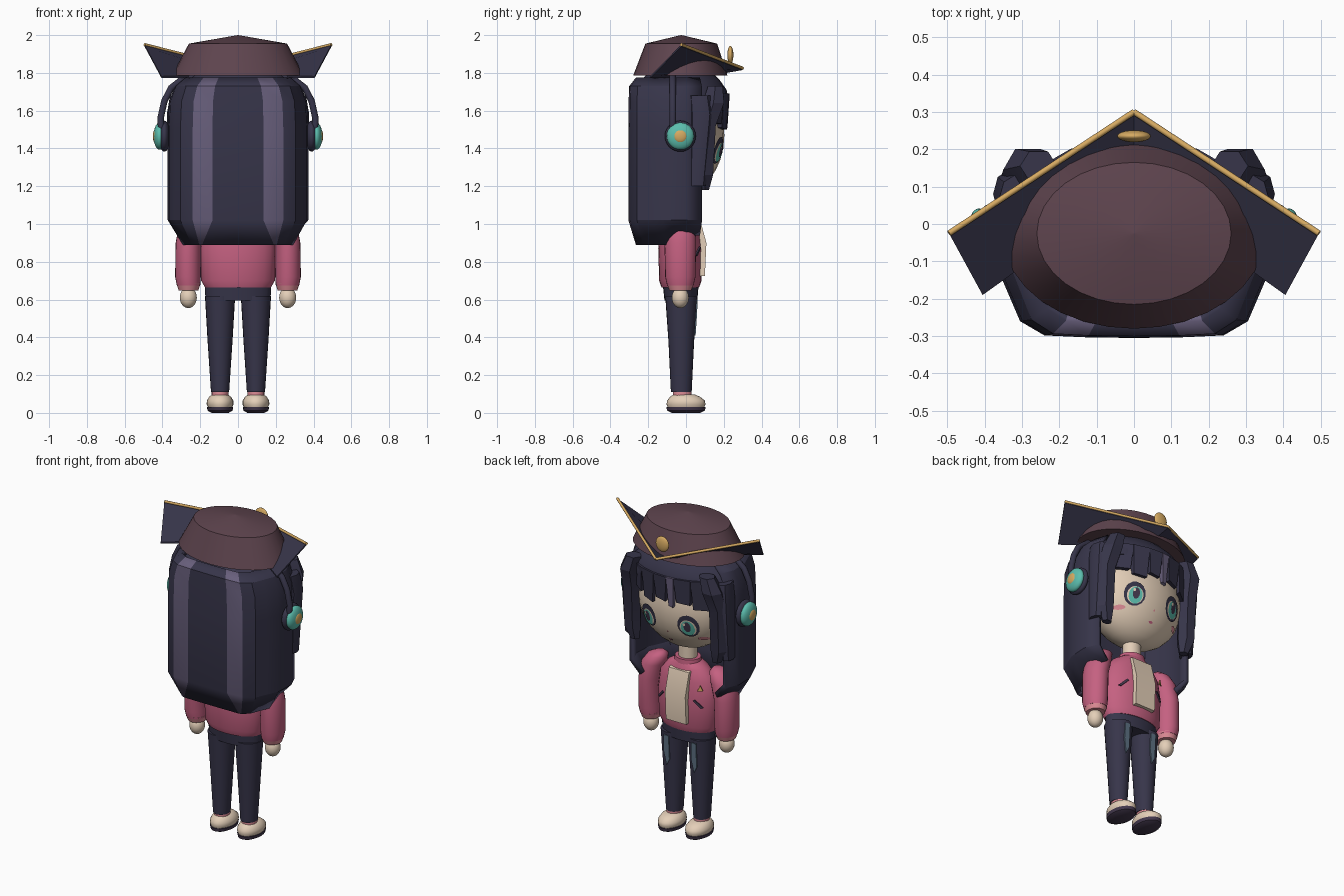
import bpy, bmesh, math
from mathutils import Vector

cube = bpy.data.objects.get("Cube")
if cube:
    bpy.data.objects.remove(cube, do_unlink=True)


def make_mat(name, rgb):
    lin = [((c / 255 + 0.055) / 1.055) ** 2.4 for c in rgb] + [1]
    m = bpy.data.materials.new(name)
    m.use_nodes = True
    m.diffuse_color = lin
    m.node_tree.nodes["Principled BSDF"].inputs["Base Color"].default_value = lin
    return m


NAVY = make_mat("navy", (55, 53, 74))
PURPLE = make_mat("soft purple", (104, 95, 124))
BROWN = make_mat("plum brown", (94, 68, 78))
GOLD = make_mat("gold", (214, 170, 98))
PINK = make_mat("rose pink", (197, 97, 129))
BLUSH = make_mat("light pink", (222, 140, 150))
SKIN = make_mat("pale skin", (228, 207, 184))
TEAL = make_mat("teal", (92, 190, 174))
DENIM = make_mat("worn blue", (96, 116, 134))
SOLE = make_mat("dark violet", (66, 55, 76))


def finish(name, bm, *mats, angle=35):
    bmesh.ops.recalc_face_normals(bm, faces=bm.faces)
    me = bpy.data.meshes.new(name)
    bm.to_mesh(me)
    bm.free()
    for m in mats:
        me.materials.append(m)
    for p in me.polygons:
        p.use_smooth = True
    me.set_sharp_from_angle(angle=math.radians(angle))
    ob = bpy.data.objects.new(name, me)
    bpy.context.collection.objects.link(ob)
    return ob


def loft(name, rings, *mats, n=24, angle=35, rule=None):
    """Stack of elliptical rings (cx, cy, z, rx, ry), closed at both ends."""
    bm = bmesh.new()
    loops = []
    for cx, cy, z, rx, ry in rings:
        loops.append([bm.verts.new((cx + rx * math.cos(i * math.tau / n),
                                    cy + ry * math.sin(i * math.tau / n), z)) for i in range(n)])
    for a, b in zip(loops, loops[1:]):
        for i in range(n):
            j = (i + 1) % n
            bm.faces.new((a[i], a[j], b[j], b[i]))
    bm.faces.new(loops[0][::-1])
    bm.faces.new(loops[-1])
    bm.normal_update()
    if rule:
        for f in bm.faces:
            f.material_index = rule(f)
    return finish(name, bm, *mats, angle=angle)


def prism(name, pts, offset, mat):
    """Polygon pushed along an offset vector."""
    bm = bmesh.new()
    a = [bm.verts.new(p) for p in pts]
    b = [bm.verts.new(Vector(p) + Vector(offset)) for p in pts]
    bm.faces.new(a)
    bm.faces.new(b[::-1])
    for i in range(len(a)):
        j = (i + 1) % len(a)
        bm.faces.new((a[i], b[i], b[j], a[j]))
    return finish(name, bm, mat, angle=20)


def tube(name, pts, r, mat):
    cu = bpy.data.curves.new(name, "CURVE")
    cu.dimensions = "3D"
    cu.bevel_depth, cu.bevel_resolution, cu.use_fill_caps = r, 3, True
    sp = cu.splines.new("POLY")
    sp.points.add(len(pts) - 1)
    for p, co in zip(sp.points, pts):
        p.co = (*co, 1)
    cu.materials.append(mat)
    ob = bpy.data.objects.new(name, cu)
    bpy.context.collection.objects.link(ob)


def ellipsoid(name, c, r, mat):
    bm = bmesh.new()
    bmesh.ops.create_uvsphere(bm, u_segments=24, v_segments=14, radius=1)
    for v in bm.verts:
        v.co = Vector([c[i] + v.co[i] * r[i] for i in range(3)])
    return finish(name, bm, mat, angle=60)


# Head and neck
HC, HR = (0, -0.01, 1.47), (0.31, 0.213, 0.30)
ellipsoid("head", HC, HR, SKIN)
loft("neck", [(0, -0.02, 1.03, 0.055, 0.05), (0, -0.02, 1.22, 0.055, 0.05)], SKIN)


def face_plate(name, cx, cz, rx, rz, lift, mat, n=16):
    """Thin ellipse that follows the curve of the face."""
    def on_face(x, z):
        s = 1 - ((x - HC[0]) / HR[0]) ** 2 - ((z - HC[2]) / HR[2]) ** 2
        return (x, HC[1] + HR[1] * math.sqrt(max(s, 0)) + lift, z)
    bm = bmesh.new()
    mid = bm.verts.new(on_face(cx, cz))
    ring = [bm.verts.new(on_face(cx + rx * math.cos(i * math.tau / n),
                                 cz + rz * math.sin(i * math.tau / n))) for i in range(n)]
    for i in range(n):
        bm.faces.new((mid, ring[(i + 1) % n], ring[i]))
    ob = finish(name, bm, mat)
    ob.data.flip_normals() if ob.data.polygons[0].normal.y < 0 else None


for s, side in ((1, "left"), (-1, "right")):
    e = s * 0.137
    face_plate(side + "_eye_rim", e, 1.39, 0.062, 0.072, 0.005, NAVY)
    face_plate(side + "_eye_white", e, 1.38, 0.047, 0.052, 0.008, SKIN)
    face_plate(side + "_iris", e, 1.378, 0.039, 0.05, 0.011, TEAL)
    face_plate(side + "_pupil", e, 1.388, 0.02, 0.034, 0.014, SOLE)
    face_plate(side + "_glint", e + 0.014, 1.405, 0.008, 0.01, 0.017, SKIN, 8)
    face_plate(side + "_cheek", s * 0.2, 1.305, 0.028, 0.013, 0.005, BLUSH)
face_plate("mouth", 0, 1.262, 0.014, 0.007, 0.004, PINK, 8)
face_plate("nose", 0, 1.325, 0.006, 0.006, 0.004, BLUSH, 6)

# Hair cap
loft("hair_cap", [(0, -0.03, 1.62, 0.36, 0.25), (0, -0.03, 1.66, 0.36, 0.255),
                  (0, -0.03, 1.71, 0.335, 0.245), (0, -0.03, 1.76, 0.28, 0.21),
                  (0, -0.03, 1.80, 0.22, 0.17)], NAVY, n=28)

# Long back hair: open shell with two lighter stripes
half = [(0.0, -0.305), (0.135, -0.303), (0.24, -0.298), (0.305, -0.26), (0.335, -0.19),
        (0.365, -0.12), (0.372, 0.0), (0.335, 0.085)]
levels = [(1.775, 0.76), (1.73, 0.90), (1.65, 0.98), (1.5, 1.0), (1.02, 1.0), (0.89, 0.80)]
bm = bmesh.new()
rows = []
for z, k in levels:
    right = [Vector((x * k, y * (0.85 + 0.15 * k) if k > 0.8 else y * 0.87, z)) for x, y in half]
    if z < 0.9:
        right[1].x, right[2].x = 0.19, 0.205
        right[-1].z = right[-2].z = 0.94
    left = [Vector((-p.x, p.y, p.z)) for p in right[:0:-1]]
    rows.append([bm.verts.new(p) for p in left + right])
m = len(half) - 1
for a, b in zip(rows, rows[1:]):
    for i in range(2 * m):
        f = bm.faces.new((a[i], a[i + 1], b[i + 1], b[i]))
        f.material_index = 1 if i in (m - 2, m + 1) else 0
hair = finish("back_hair", bm, NAVY, PURPLE, angle=28)
sol = hair.modifiers.new("thickness", "SOLIDIFY")
sol.thickness, sol.offset = 0.03, -1
if hair.data.polygons[m].normal.y > 0:
    hair.data.flip_normals()

# Side locks framing the face
for s, side in ((1, "left"), (-1, "right")):
    loft(side + "_side_lock",
         [(s * 0.255, 0.155, 1.73, 0.05, 0.045), (s * 0.285, 0.145, 1.64, 0.065, 0.065),
          (s * 0.30, 0.11, 1.52, 0.06, 0.055), (s * 0.30, 0.10, 1.26, 0.055, 0.05),
          (s * 0.285, 0.10, 1.18, 0.03, 0.025)], NAVY, PURPLE, n=6, angle=20,
         rule=lambda f: int(f.normal.y > 0.93))
    loft(side + "_temple_lock",
         [(s * 0.32, 0.07, 1.68, 0.04, 0.06), (s * 0.335, 0.08, 1.58, 0.042, 0.065),
          (s * 0.335, 0.06, 1.2, 0.035, 0.045)], NAVY, n=8)

# Bangs
def arc(x):
    return -0.03 + 0.262 * math.sqrt(1 - (x / 0.36) ** 2)


edges = [-0.27, -0.17, -0.07, -0.02, 0.07, 0.17, 0.27]
for i, (a, b) in enumerate(zip(edges, edges[1:])):
    low = 1.50 + 0.03 * (i % 2)
    prism("bang_%d" % (i + 1),
          [(a, arc(a), 1.69), (b, arc(b), 1.69), (b - 0.012, arc(b) - 0.012, low + 0.01),
           (a + 0.012, arc(a) - 0.012, low)], (0, -0.03, 0), PURPLE if i == 2 else NAVY)

# Hat crown, folded brim, trim and badge
loft("hat_crown", [(0, -0.03, 1.785, 0.35, 0.25), (0, -0.025, 1.955, 0.26, 0.19),
                   (0, -0.025, 2.0, 0.002, 0.002)], BROWN, n=32)
for s, side in ((1, "left"), (-1, "right")):
    tip, wing = (0, 0.30, 1.825), (s * 0.495, -0.025, 1.95)
    prism(side + "_brim", [tip, wing, (s * 0.405, -0.19, 1.782), (0, 0.10, 1.79)],
          (0, 0, -0.01), NAVY)
    tube(side + "_brim_trim", [tip, wing], 0.008, GOLD)
ellipsoid("hat_badge", (0, 0.235, 1.895), (0.045, 0.016, 0.048), GOLD)

# Headphones
tube("headband", [(s * x, -0.07, z) for s, pts in (
    (-1, ((0.405, 1.48), (0.41, 1.56), (0.39, 1.65), (0.355, 1.72), (0.28, 1.78))),
    (1, ((0.28, 1.78), (0.355, 1.72), (0.39, 1.65), (0.41, 1.56), (0.405, 1.48))))
    for x, z in pts], 0.018, NAVY)
for s, side in ((1, "left"), (-1, "right")):
    for part, x, r, t, mat in (("ear_pad", 0.39, 0.082, 0.032, NAVY),
                               ("ear_shell", 0.415, 0.072, 0.032, TEAL),
                               ("ear_button", 0.437, 0.036, 0.014, GOLD)):
        ellipsoid(side + "_" + part, (s * x, -0.03, 1.465), (t, r, r), mat)

# Jacket body and shirt
loft("jacket", [(0, -0.03, 0.665, 0.175, 0.10), (0, -0.03, 0.70, 0.195, 0.112),
                (0, -0.03, 0.87, 0.20, 0.117), (0, -0.03, 0.98, 0.185, 0.105),
                (0, -0.025, 1.05, 0.13, 0.085), (0, -0.02, 1.085, 0.075, 0.065)], PINK, angle=50)
loft("collar", [(0, -0.02, 1.06, 0.085, 0.072), (0, -0.02, 1.10, 0.078, 0.068)], PINK)
prism("shirt_panel", [(0, 0.03, 0.72), (0, 0.10, 0.725), (0, 0.108, 0.9),
                      (0, 0.07, 1.04), (0, 0.02, 1.05)], (0.07, 0, 0), SKIN)
prism("shirt_panel_right", [(0, 0.03, 0.72), (0, 0.10, 0.725), (0, 0.108, 0.9),
                            (0, 0.07, 1.04), (0, 0.02, 1.05)], (-0.07, 0, 0), SKIN)
prism("badge", [(-0.125, 0.066, 0.94), (-0.155, 0.05, 0.94), (-0.14, 0.056, 0.975)],
      (-0.003, 0.006, 0), GOLD)

# Arms, pockets, legs and shoes
for s, side in ((1, "left"), (-1, "right")):
    loft(side + "_sleeve", [(s * 0.262, -0.03, 0.675, 0.062, 0.07), (s * 0.265, -0.03, 0.72, 0.068, 0.08),
                            (s * 0.262, -0.03, 0.90, 0.068, 0.084), (s * 0.24, -0.03, 1.0, 0.072, 0.08),
                            (s * 0.215, -0.03, 1.05, 0.06, 0.062), (s * 0.20, -0.03, 1.075, 0.025, 0.025)],
         PINK, angle=60)
    loft(side + "_cuff", [(s * 0.262, -0.03, 0.648, 0.052, 0.058),
                          (s * 0.262, -0.03, 0.685, 0.064, 0.072)], BLUSH)
    ellipsoid(side + "_hand", (s * 0.263, -0.03, 0.61), (0.045, 0.045, 0.055), SKIN)
    prism(side + "_pocket", [(s * 0.10, 0.073, 0.875), (s * 0.112, 0.069, 0.88),
                             (s * 0.155, 0.046, 0.835), (s * 0.143, 0.054, 0.83)],
          (s * 0.003, 0.007, 0), SOLE)
    lx = s * 0.095
    loft(side + "_trouser_leg", [(lx, -0.025, 0.11, 0.048, 0.055), (lx, -0.025, 0.38, 0.066, 0.068),
                                 (lx, -0.025, 0.62, 0.08, 0.085)], NAVY)
    prism(side + "_worn_patch", [(lx - 0.016, 0.055, 0.60), (lx + 0.018, 0.055, 0.60),
                                 (lx + 0.022, 0.05, 0.50), (lx + 0.005, 0.044, 0.41),
                                 (lx - 0.016, 0.046, 0.45)], (0, 0.007, 0), DENIM)
    loft(side + "_sock", [(lx, -0.02, 0.07, 0.044, 0.05), (lx, -0.02, 0.115, 0.044, 0.05)], BLUSH)
    loft(side + "_shoe", [(lx, 0, 0.026, 0.062, 0.095), (lx, 0, 0.045, 0.071, 0.103),
                          (lx, 0, 0.065, 0.07, 0.10), (lx, -0.005, 0.085, 0.058, 0.08),
                          (lx, -0.01, 0.098, 0.04, 0.055)], SKIN, angle=60)
    loft(side + "_sole", [(lx, 0, 0.0, 0.045, 0.075), (lx, 0, 0.012, 0.066, 0.10),
                          (lx, 0, 0.032, 0.07, 0.104)], SOLE)
loft("trouser_waist", [(0, -0.027, 0.595, 0.172, 0.087), (0, -0.028, 0.68, 0.176, 0.095)], NAVY)
